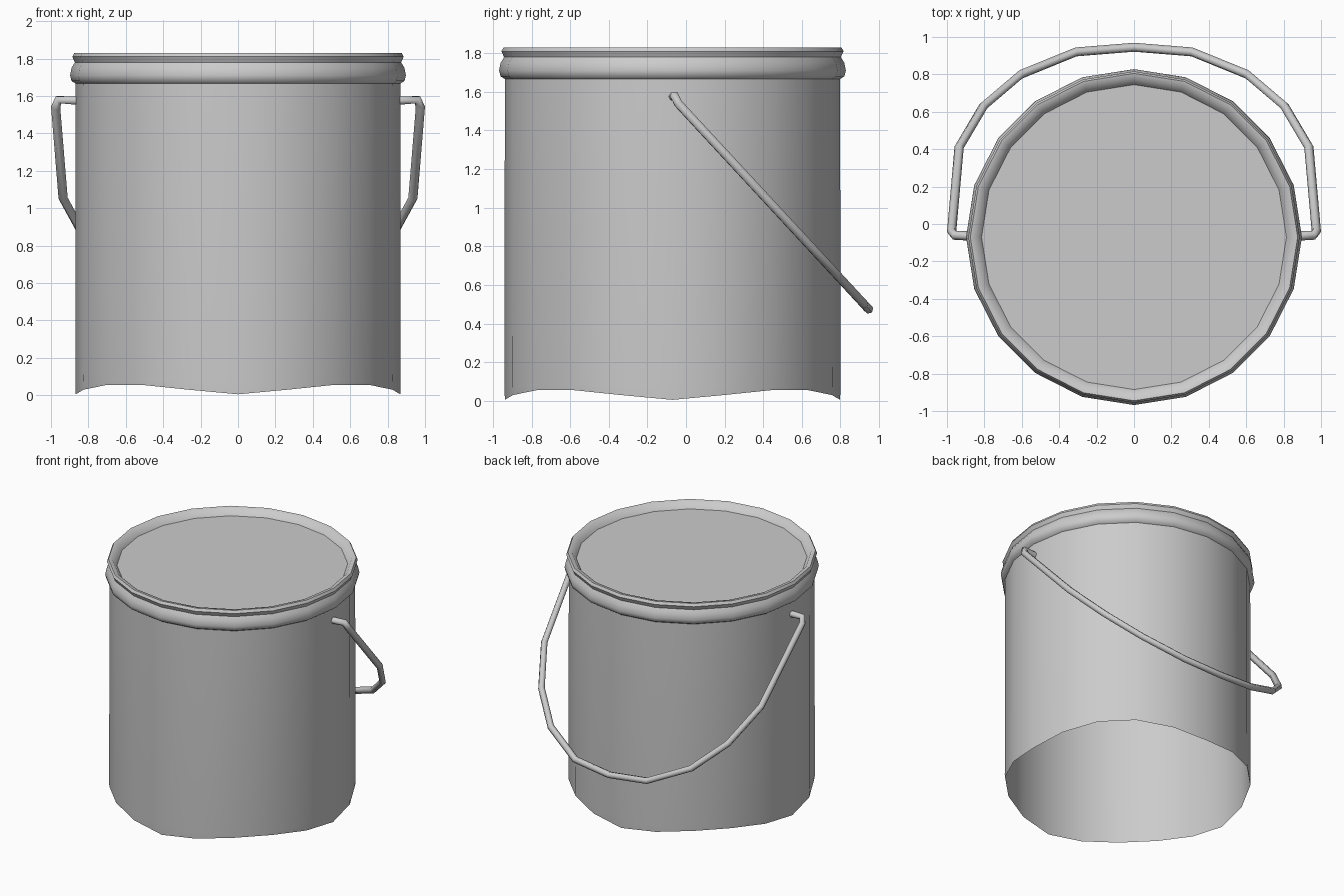
import bpy, bmesh, math

if "Cube" in bpy.data.objects:
    bpy.data.objects.remove(bpy.data.objects["Cube"])

SIDES = 20
CY = -0.07  # bucket axis is shifted forward to leave room for the handle


def lathe(name, profile, cap_last=False, z_offset=None):
    """Revolve (radius, z) points around the bucket axis."""
    bm = bmesh.new()
    rings = []
    for level, (r, z) in enumerate(profile):
        ring = []
        for i in range(SIDES):
            a = 2 * math.pi * i / SIDES
            dz = z_offset(i) if z_offset and level == 0 else 0
            ring.append(bm.verts.new((r * math.cos(a), CY + r * math.sin(a), z + dz)))
        rings.append(ring)
    for low, high in zip(rings, rings[1:]):
        for i in range(SIDES):
            j = (i + 1) % SIDES
            bm.faces.new((low[i], low[j], high[j], high[i]))
    if cap_last:
        bm.faces.new(rings[-1])
    mesh = bpy.data.meshes.new(name)
    bm.to_mesh(mesh)
    bm.free()
    obj = bpy.data.objects.new(name, mesh)
    bpy.context.collection.objects.link(obj)
    smooth(obj, 50)
    return obj


def smooth(obj, degrees):
    bpy.ops.object.select_all(action='DESELECT')
    obj.select_set(True)
    bpy.context.view_layer.objects.active = obj
    bpy.ops.object.shade_smooth_by_angle(angle=math.radians(degrees))


# Open-bottomed wall with a gently scalloped lower edge
wave = [0, 0.025, 0.05, 0.05, 0.025]
lathe("bucket_wall", [(0.868, 0.005), (0.87, 0.075), (0.868, 1.67)],
      z_offset=lambda i: wave[i % 5])

# Rolled rim that turns in to a slightly sunken lid
lathe("rim_and_lid", [(0.866, 1.665), (0.89, 1.68), (0.898, 1.71), (0.89, 1.75),
                      (0.872, 1.78), (0.886, 1.81), (0.875, 1.83),
                      (0.845, 1.825), (0.815, 1.78)], cap_last=True)

# Wire handle hanging down behind, in a plane tilted about 47 degrees
half = [(0.975, -0.04), (0.935, 0.41), (0.805, 0.63), (0.605, 0.80), (0.31, 0.92)]
right = [(x, y, 1.55 - 1.08 * (y + 0.05)) for x, y in half]
right = [(0.86, -0.065, 1.575), (0.96, -0.06, 1.58)] + right
path = right + [(0, 0.945, 0.475)] + [(-x, y, z) for x, y, z in reversed(right)]
curve = bpy.data.curves.new("handle", 'CURVE')
curve.dimensions = '3D'
curve.bevel_depth = 0.025
curve.bevel_resolution = 1
curve.use_fill_caps = True
spline = curve.splines.new('POLY')
spline.points.add(len(path) - 1)
for point, co in zip(spline.points, path):
    point.co = (*co, 1)
handle = bpy.data.objects.new("handle", curve)
bpy.context.collection.objects.link(handle)
bpy.ops.object.select_all(action='DESELECT')
handle.select_set(True)
bpy.context.view_layer.objects.active = handle
bpy.ops.object.convert(target='MESH')
smooth(bpy.context.object, 65)
